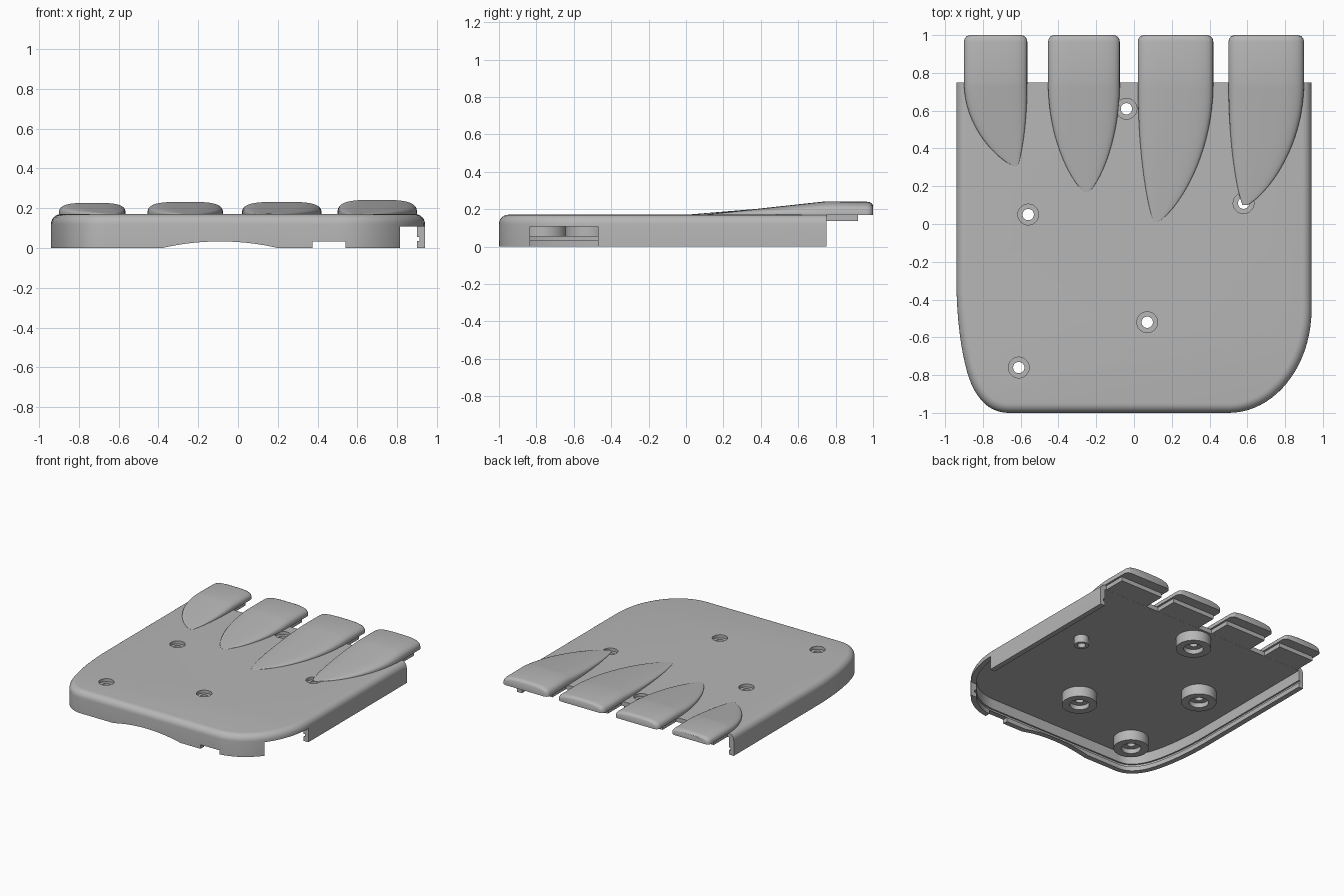
import bpy, bmesh, math
from mathutils import Matrix, Vector

cube = bpy.data.objects.get("Cube")
if cube:
    bpy.data.objects.remove(cube, do_unlink=True)

grey = bpy.data.materials.new("plain grey")
grey.use_nodes = True
COLOUR = (0.47, 0.47, 0.47, 1)
grey.diffuse_color = COLOUR
grey.node_tree.nodes["Principled BSDF"].inputs["Base Color"].default_value = COLOUR

TOP, UNDER, BACK = 0.17, 0.135, 0.75


def make(name, bm):
    """Turn a bmesh into a coloured object."""
    bmesh.ops.recalc_face_normals(bm, faces=bm.faces)
    mesh = bpy.data.meshes.new(name)
    bm.to_mesh(mesh)
    bm.free()
    mesh.materials.append(grey)
    obj = bpy.data.objects.new(name, mesh)
    bpy.context.collection.objects.link(obj)
    return obj


def smooth(obj):
    bpy.ops.object.select_all(action='DESELECT')
    obj.select_set(True)
    bpy.context.view_layer.objects.active = obj
    bpy.ops.object.shade_smooth_by_angle(angle=math.radians(32))


def add_box(bm, x0, x1, y0, y1, z0, z1):
    centre = Vector((x0 + x1, y0 + y1, z0 + z1)) / 2
    size = Matrix.Diagonal((x1 - x0, y1 - y0, z1 - z0, 1))
    bmesh.ops.create_cube(bm, size=1, matrix=Matrix.Translation(centre) @ size)


def add_lathe(bm, x, y, profile, ring=False, n=40):
    """Revolve (radius, z) points; ring closes the profile, else cap the ends."""
    loops = []
    for r, z in profile:
        loops.append([bm.verts.new((x + r * math.cos(math.tau * i / n),
                                    y + r * math.sin(math.tau * i / n), z)) for i in range(n)])
    pairs = list(zip(loops, loops[1:]))
    if ring:
        pairs.append((loops[-1], loops[0]))
    else:
        bm.faces.new(loops[0])
        bm.faces.new(loops[-1])
    for a, b in pairs:
        for i in range(n):
            j = (i + 1) % n
            bm.faces.new((a[i], a[j], b[j], b[i]))


def bezier(a, b, c, d, n):
    pts = []
    for i in range(n + 1):
        t = i / n
        u = 1 - t
        pts.append(Vector(a) * u**3 + Vector(b) * 3 * u * u * t
                   + Vector(c) * 3 * u * t * t + Vector(d) * t**3)
    return pts


# Plan outline, open at the back
path = [Vector((-0.94, BACK))]
path += bezier((-0.94, -0.3), (-0.94, -0.55), (-0.9, -0.76), (-0.86, -0.85), 10)
path += bezier((-0.86, -0.85), (-0.81, -0.96), (-0.74, -1), (-0.66, -1), 10)[1:]
path += bezier((0.5, -1), (0.74, -1), (0.94, -0.76), (0.94, -0.45), 20)
path.append(Vector((0.94, BACK)))

normals = []
for i in range(len(path)):
    before = (path[i] - path[max(i - 1, 0)]).normalized()
    after = (path[min(i + 1, len(path) - 1)] - path[i]).normalized()
    t = (before + after).normalized()
    normals.append(Vector((-t.y, t.x)))

# Shell section: outer wall, rounded shoulder, then grooved inner wall
R = 0.05
outer = [(0, 0)] + [(R - R * math.cos(a), TOP - R + R * math.sin(a))
                    for a in [math.pi / 2 * k / 6 for k in range(7)]]
inner = [(0.04, 0), (0.04, 0.035), (0.028, 0.035), (0.028, 0.055), (0.04, 0.055), (0.04, UNDER)]

bm = bmesh.new()


def wall(section):
    loops = [[bm.verts.new((*(p + n * inset), z)) for p, n in zip(path, normals)]
             for inset, z in section]
    for a, b in zip(loops, loops[1:]):
        for i in range(len(path) - 1):
            bm.faces.new((a[i], a[i + 1], b[i + 1], b[i]))
    bm.faces.new(loops[-1])
    return loops


out_loops, in_loops = wall(outer), wall(inner)
for i in range(len(path) - 1):
    a, b = out_loops[0], in_loops[0]
    bm.faces.new((a[i], a[i + 1], b[i + 1], b[i]))
bm.faces.new([l[0] for l in out_loops] + [l[-1] for l in reversed(out_loops)]
             + [l[-1] for l in in_loops] + [l[0] for l in reversed(in_loops)])
shell = make("shell", bm)

# Cut the side notch, front slot, front arch and stepped screw holes
big_bosses = [(-0.04, 0.61), (-0.56, 0.05), (0.07, -0.52), (-0.61, -0.76)]
small_boss = (0.58, 0.11)
bm = bmesh.new()
add_box(bm, 0.7, 1.1, -0.835, -0.47, -0.02, 0.107)
add_box(bm, 0.375, 0.54, -1.1, -0.85, -0.02, 0.032)
ARCH = 1.29
bmesh.ops.create_cone(bm, cap_ends=True, segments=180, radius1=ARCH, radius2=ARCH, depth=0.4,
                      matrix=Matrix.Translation((-0.09, -1.05, 0.033 - ARCH))
                      @ Matrix.Rotation(math.pi / 2, 4, 'X'))
for x, y in big_bosses + [small_boss]:
    add_lathe(bm, x, y, [(0.03, 0.1), (0.03, 0.146), (0.055, 0.146), (0.055, 0.3)])
cutter = make("shell_cutter", bm)
cutter.hide_render = True
mod = shell.modifiers.new("cuts", 'BOOLEAN')
mod.operation = 'DIFFERENCE'
mod.solver = 'EXACT'
mod.object = cutter
bpy.context.view_layer.objects.active = shell
bpy.ops.object.modifier_apply(modifier=mod.name)
bpy.data.objects.remove(cutter, do_unlink=True)
smooth(shell)

# Screw bosses under the plate
for k, (x, y) in enumerate(big_bosses):
    bm = bmesh.new()
    add_lathe(bm, x, y, [(0.03, 0.142), (0.03, 0.09), (0.07, 0.09), (0.07, 0.055),
                         (0.125, 0.055), (0.125, 0.142)], ring=True)
    smooth(make(f"screw_boss_{k + 1}", bm))
bm = bmesh.new()
add_lathe(bm, *small_boss, [(0.03, 0.142), (0.03, 0.075), (0.052, 0.075), (0.052, 0.142)], ring=True)
smooth(make("small_screw_boss", bm))


def finger(name, left, right, end_x, end_y, height):
    """Domed finger that sinks and narrows into the plate."""
    stations = []
    steps = 20
    for k in range(steps + 1):
        s = 0.985 * (1 - k / steps)
        f = 1 - (1 - s * s) ** 0.75
        stations.append((BACK + (end_y - BACK) * s, left + (end_x - left) * f,
                         right + (end_x - right) * f, height * (1 - s) + 0.002))
    for y, inset, scale in ((0.965, 0, 1), (0.982, 0.004, 0.96), (0.994, 0.014, 0.86), (1, 0.03, 0.7)):
        stations.append((y, left + inset, right - inset, height * scale))
    bm = bmesh.new()
    n, loops = 24, []
    for y, l, r, h in stations:
        loop = []
        for i in range(n + 1):
            a = math.pi * i / n
            c, s = math.cos(a), max(math.sin(a), 0)
            x = (l + r) / 2 - (r - l) / 2 * math.copysign(abs(c) ** 0.6, c)
            loop.append(bm.verts.new((x, y, TOP - 0.002 + h * s ** 0.6)))
        loops.append(loop)
    for a, b in zip(loops, loops[1:]):
        for i in range(n + 1):
            j = (i + 1) % (n + 1)
            bm.faces.new((a[i], a[j], b[j], b[i]))
    bm.faces.new(loops[0])
    bm.faces.new(loops[-1])
    smooth(make(name, bm))
    # Tab carrying the overhanging tip
    bm = bmesh.new()
    add_box(bm, left + 0.015, right - 0.015, BACK - 0.03, 0.92, UNDER + 0.0005, TOP - 0.001)
    make(name + "_tab", bm)


finger("finger_1", -0.9, -0.565, -0.62, 0.3, 0.057)
finger("finger_2", -0.455, -0.075, -0.25, 0.16, 0.062)
finger("finger_3", 0.02, 0.42, 0.11, 0.0, 0.062)
finger("finger_4", 0.5, 0.9, 0.58, 0.09, 0.072)
